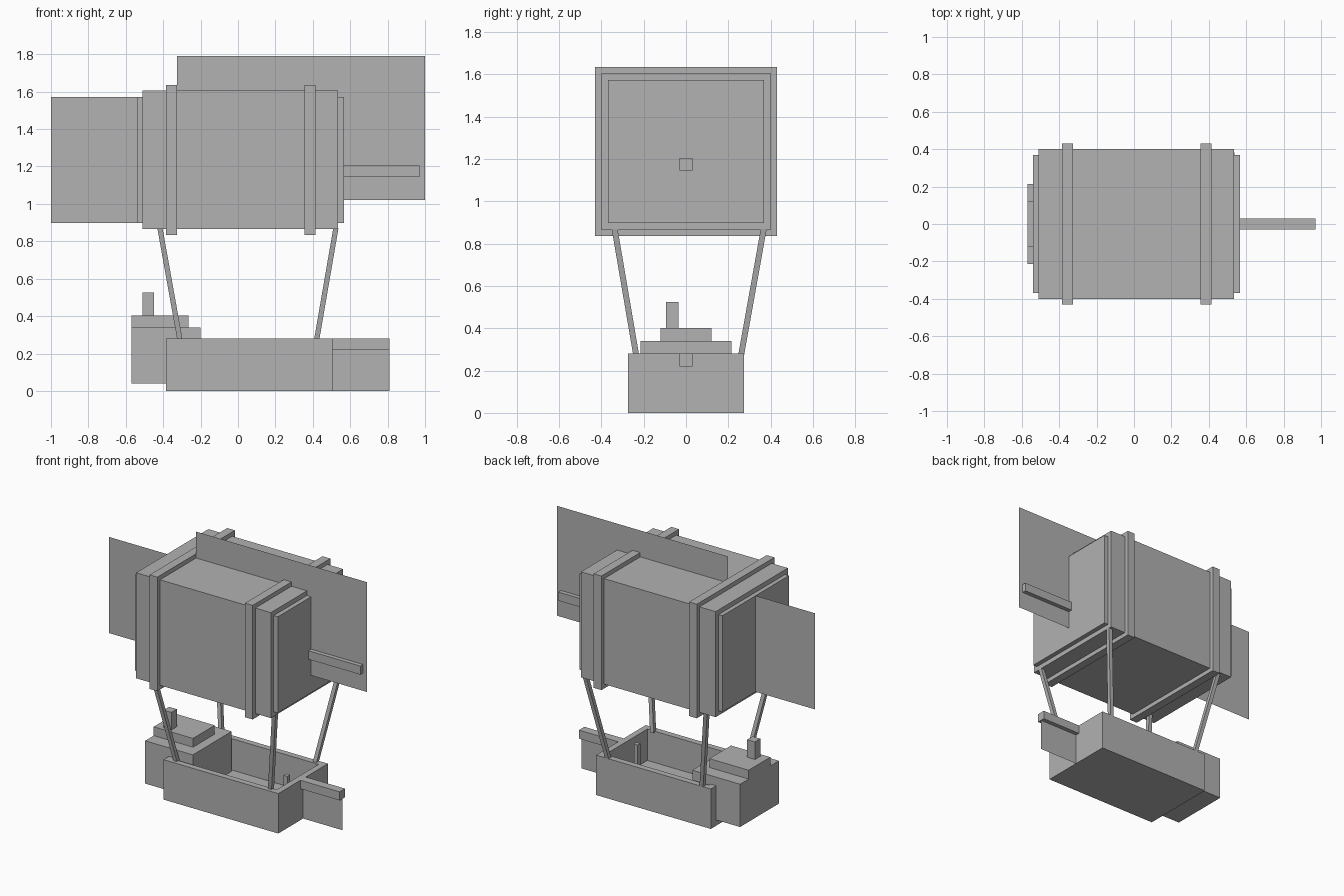
import bpy, bmesh
from mathutils import Vector

cube = bpy.data.objects.get("Cube")
if cube:
    bpy.data.objects.remove(cube, do_unlink=True)

grey = bpy.data.materials.new("plain_grey")
grey.use_nodes = True
colour = (0.445, 0.445, 0.445, 1)
grey.diffuse_color = colour
grey.node_tree.nodes["Principled BSDF"].inputs["Base Color"].default_value = colour


def finish(name, bm):
    mesh = bpy.data.meshes.new(name)
    bm.to_mesh(mesh)
    bm.free()
    mesh.materials.append(grey)
    obj = bpy.data.objects.new(name, mesh)
    bpy.context.collection.objects.link(obj)
    return obj


def box_mesh(x, y, z):
    """Box spanning the given (low, high) ranges."""
    bm = bmesh.new()
    bmesh.ops.create_cube(bm, size=1)
    for v in bm.verts:
        v.co = Vector([r[0] if c < 0 else r[1] for c, r in zip(v.co, (x, y, z))])
    return bm


def box(name, x, y, z):
    return finish(name, box_mesh(x, y, z))


def sheet(name, x, z):
    """Paper-thin upright panel on the centre plane."""
    bm = bmesh.new()
    corners = [(x[0], z[0]), (x[1], z[0]), (x[1], z[1]), (x[0], z[1])]
    bm.faces.new([bm.verts.new((a, 0, b)) for a, b in corners])
    return finish(name, bm)


def strut(name, bottom, top, width):
    """Square rod leaning from bottom to top."""
    h = width / 2
    bm = box_mesh((-h, h), (-h, h), (0, 1))
    for v in bm.verts:
        base = top if v.co.z > 0.5 else bottom
        v.co = Vector((v.co.x, v.co.y, 0)) + Vector(base)
    return finish(name, bm)


# Balloon hull, end caps and bands
box("hull", (-0.51, 0.535), (-0.4, 0.4), (0.865, 1.605))
for name, x in (("rear_cap", (-0.54, -0.5)), ("front_cap", (0.52, 0.567))):
    box(name, x, (-0.368, 0.368), (0.898, 1.572))
for name, x in (("rear_band", (-0.385, -0.325)), ("front_band", (0.355, 0.415))):
    box(name, x, (-0.43, 0.43), (0.835, 1.635))

# Sails and spar on the hull
sheet("large_sail", (-0.325, 1.0), (1.02, 1.79))
sheet("small_sail", (-1.0, -0.53), (0.898, 1.572))
box("sail_spar", (0.56, 0.97), (-0.03, 0.03), (1.145, 1.205))

# Open gondola with thick walls
bm = box_mesh((-0.385, 0.505), (-0.275, 0.275), (0, 0.28))
top = max(bm.faces, key=lambda f: f.calc_center_median().z)
bmesh.ops.inset_region(bm, faces=[top], thickness=0.06)
floor = bmesh.ops.extrude_discrete_faces(bm, faces=[top])["faces"][0]
bmesh.ops.translate(bm, verts=floor.verts, vec=(0, 0, -0.22))
finish("gondola", bm)

# Bow beam, keel panel and control lever
box("bow_beam", (0.5, 0.81), (-0.03, 0.03), (0.22, 0.28))
sheet("keel_panel", (0.505, 0.81), (0, 0.25))
box("control_lever", (0.375, 0.405), (-0.03, 0), (0.06, 0.28))

# Engine at the stern
box("engine", (-0.57, -0.2), (-0.215, 0.215), (0.04, 0.34))
box("engine_lid", (-0.57, -0.265), (-0.12, 0.12), (0.34, 0.402))
box("chimney", (-0.51, -0.45), (-0.095, -0.035), (0.4, 0.525))

# Four struts flaring up to the hull
for end, x0, x1 in (("rear", -0.31, -0.417), ("front", 0.42, 0.523)):
    for side, y0, y1 in (("right", -0.235, -0.337), ("left", 0.26, 0.367)):
        strut(f"{end}_{side}_strut", (x0, y0, 0.27), (x1, y1, 0.868), 0.028)
